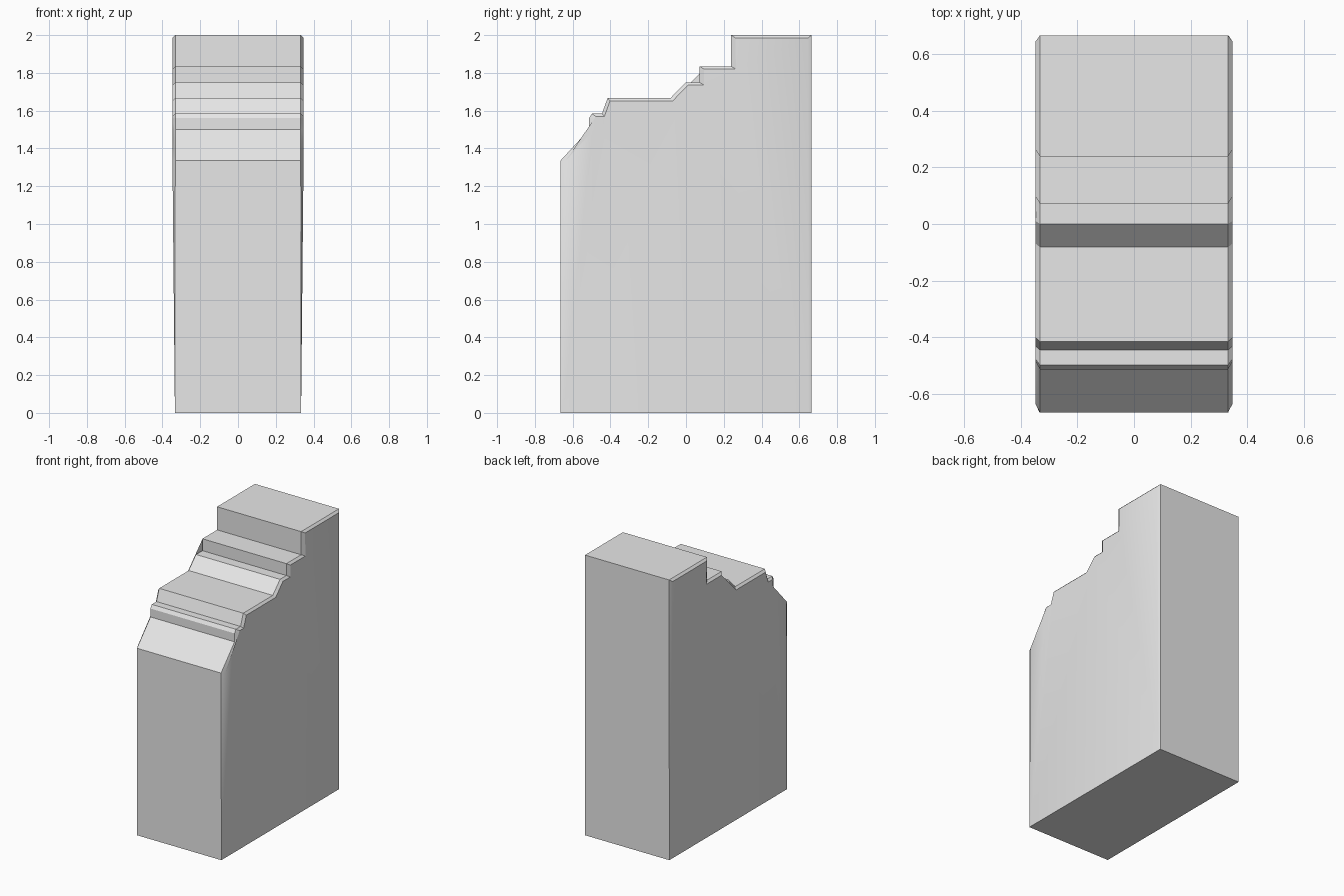
import bpy, bmesh, math

if "Cube" in bpy.data.objects:
    bpy.data.objects.remove(bpy.data.objects["Cube"])

grey = bpy.data.materials.new("plain_grey")
grey.diffuse_color = (0.8, 0.8, 0.8, 1)
grey.use_nodes = True
grey.node_tree.nodes["Principled BSDF"].inputs["Base Color"].default_value = grey.diffuse_color

# Stepped side profile (y, z), and the inset profile where the side bulges out
outer = [(-0.665, 0), (0.665, 0), (0.665, 2), (0.238, 2), (0.238, 1.835),
         (0.072, 1.835), (0.072, 1.75), (0.0, 1.75), (-0.082, 1.667),
         (-0.415, 1.667), (-0.445, 1.584), (-0.498, 1.584), (-0.513, 1.56),
         (-0.513, 1.5), (-0.665, 1.335)]
inner = [(-0.652, 0.003), (0.648, 0.003), (0.646, 1.985), (0.262, 1.985),
         (0.264, 1.82), (0.095, 1.82), (0.095, 1.735), (0.01, 1.735),
         (-0.07, 1.652), (-0.402, 1.652), (-0.432, 1.57), (-0.478, 1.57),
         (-0.487, 1.555), (-0.487, 1.5), (-0.637, 1.335)]

bm = bmesh.new()


def ring(points, sign, x):
    return [bm.verts.new((sign * (0.334 if z < 0.01 else x), y, z)) for y, z in points]


def bridge(a, b):
    n = len(a)
    for i in range(n):
        j = (i + 1) % n
        bm.faces.new((a[i], a[j], b[j], b[i]))


# Four rings across the width: left side, left rim, right rim, right side
rings = [ring(inner, -1, 0.347), ring(outer, -1, 0.332),
         ring(outer, 1, 0.332), ring(inner, 1, 0.347)]
for a, b in zip(rings, rings[1:]):
    bridge(a, b)
sides = [bm.faces.new(rings[0]), bm.faces.new(rings[-1])]
bmesh.ops.triangulate(bm, faces=sides)
bmesh.ops.recalc_face_normals(bm, faces=bm.faces)

mesh = bpy.data.meshes.new("stepped_block")
bm.to_mesh(mesh)
bm.free()
block = bpy.data.objects.new("stepped_block", mesh)
bpy.context.collection.objects.link(block)
mesh.materials.append(grey)

bpy.context.view_layer.objects.active = block
block.select_set(True)
bpy.ops.object.shade_smooth_by_angle(angle=math.radians(30))
